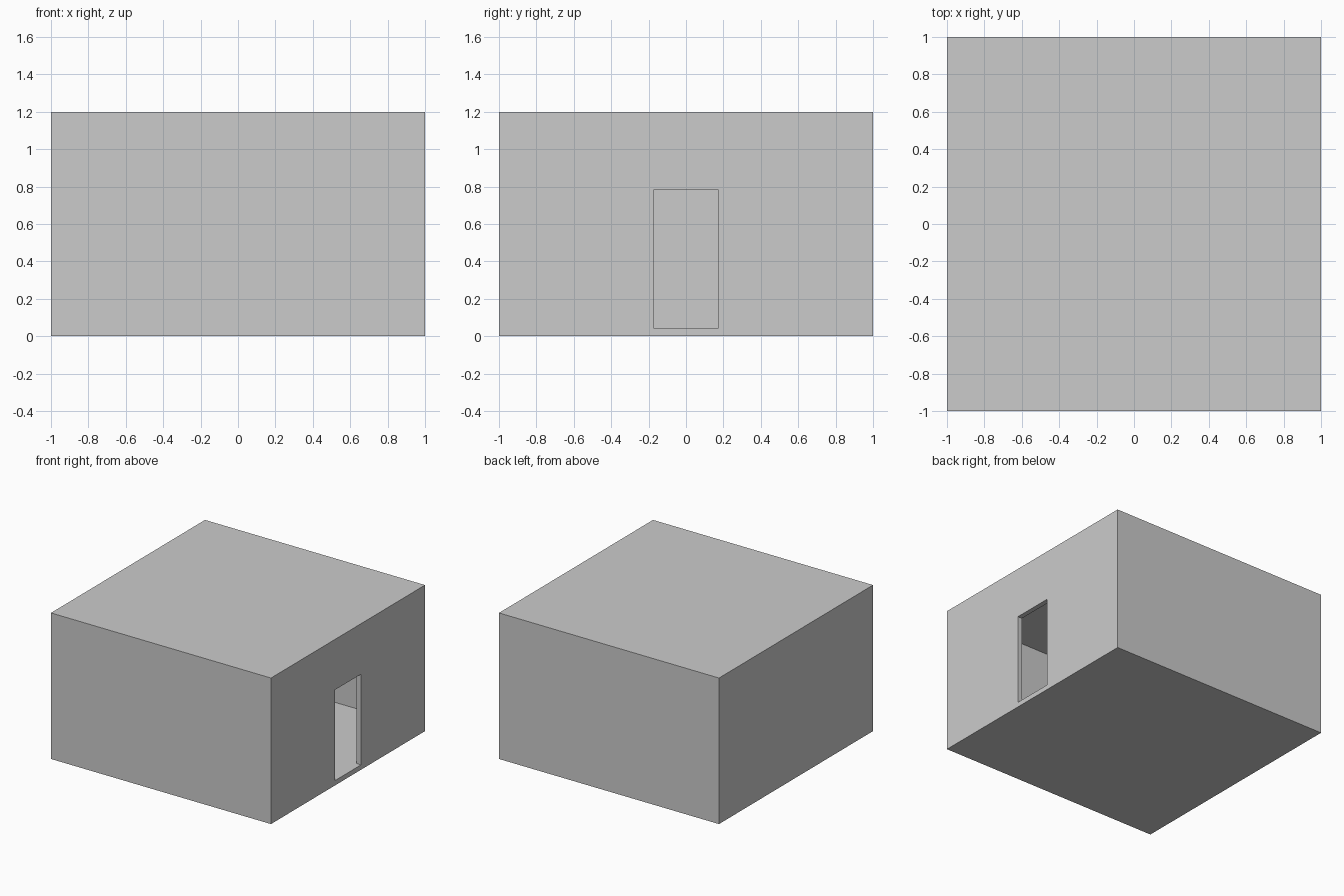
import bpy

if "Cube" in bpy.data.objects:
    bpy.data.objects.remove(bpy.data.objects["Cube"])

T = 0.04          # wall, floor and ceiling thickness
H = 1.2           # overall height
DOOR_W, DOOR_TOP = 0.34, 0.785


def box(name, lo, hi):
    """Axis-aligned box from its two opposite corners."""
    centre = [(a + b) / 2 for a, b in zip(lo, hi)]
    bpy.ops.mesh.primitive_cube_add(size=1, location=centre)
    ob = bpy.context.object
    ob.name = name
    ob.scale = [b - a for a, b in zip(lo, hi)]
    bpy.ops.object.transform_apply(location=True, rotation=False, scale=True)
    return ob


def cut(target, cutter):
    """Subtract the cutter from the target, then delete the cutter."""
    cutter.hide_render = True
    mod = target.modifiers.new("cut", 'BOOLEAN')
    mod.operation = 'DIFFERENCE'
    mod.solver = 'EXACT'
    mod.object = cutter
    bpy.context.view_layer.objects.active = target
    bpy.ops.object.modifier_apply(modifier=mod.name)
    bpy.data.objects.remove(cutter)


# Closed room shell with flat roof
room = box("room_shell", (-1, -1, 0), (1, 1, H))

# Hollow interior
cut(room, box("interior_cutter", (-1 + T, -1 + T, T), (1 - T, 1 - T, H - T)))

# Doorway through the right wall, flush with the floor
cut(room, box("door_cutter", (0.9, -DOOR_W / 2, T), (1.1, DOOR_W / 2, DOOR_TOP)))
